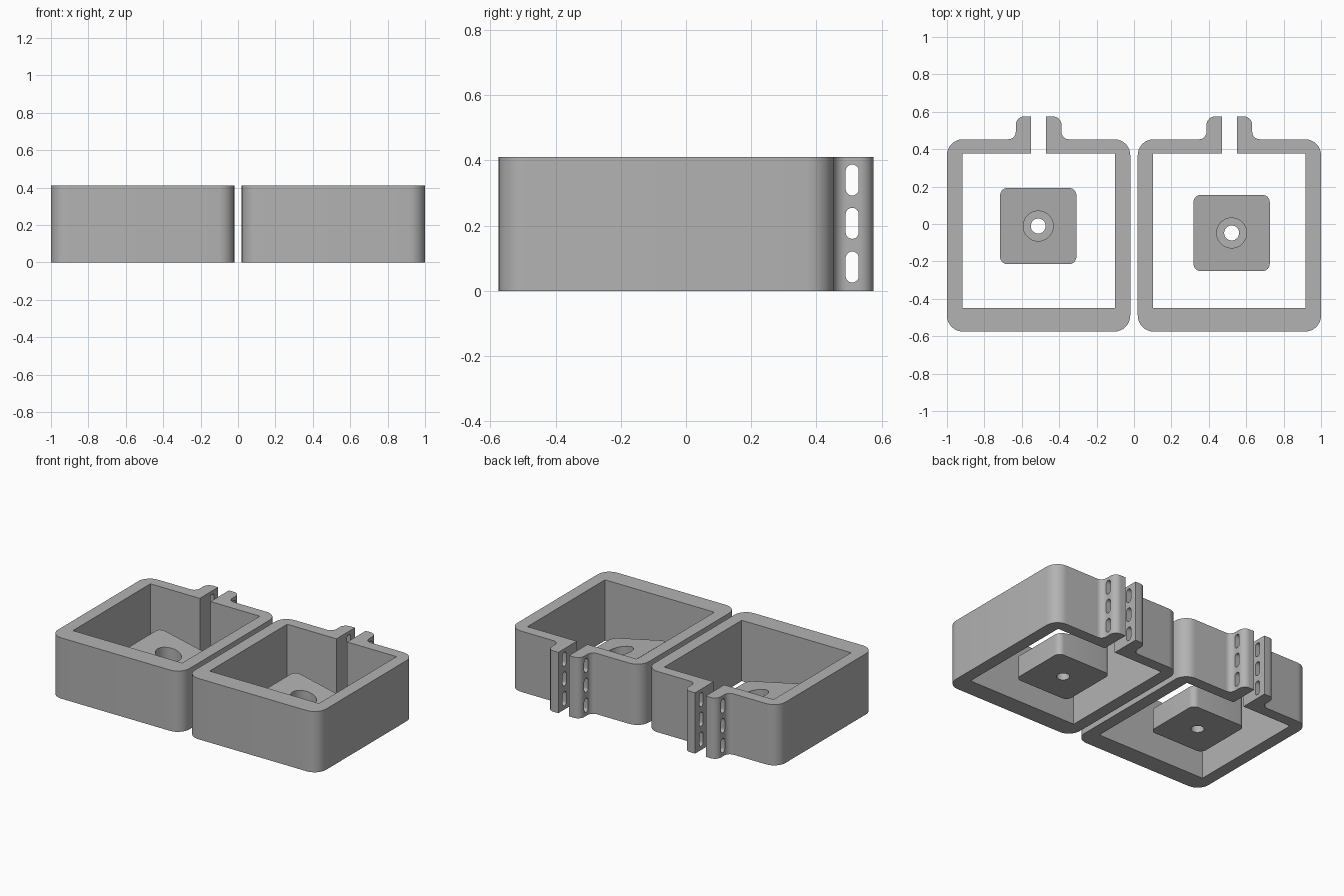
import bpy, bmesh, math
from mathutils import Vector

if "Cube" in bpy.data.objects:
    bpy.data.objects.remove(bpy.data.objects["Cube"])

HEIGHT = 0.41
grey = bpy.data.materials.new("grey_plastic")
grey.diffuse_color = (0.45, 0.45, 0.45, 1)
grey.use_nodes = True
grey.node_tree.nodes["Principled BSDF"].inputs["Base Color"].default_value = grey.diffuse_color


def fillet(corners, steps=8):
    """Round each (x, y, radius) corner of a closed outline."""
    out = []
    for i, (x, y, r) in enumerate(corners):
        p = Vector((x, y))
        if r == 0:
            out.append(p)
            continue
        a = (Vector(corners[i - 1][:2]) - p).normalized()
        b = (Vector(corners[(i + 1) % len(corners)][:2]) - p).normalized()
        centre = p + (a + b) * r          # all corners are square
        for k in range(steps + 1):
            t = k / steps * math.pi / 2
            out.append(centre - b * r * math.cos(t) - a * r * math.sin(t))
    return out


def prism(name, outline, z0, z1, slope=0.0):
    """Extrude an outline upward; the top may slope along x."""
    bm = bmesh.new()
    low = [bm.verts.new((p.x, p.y, z0)) for p in outline]
    high = [bm.verts.new((p.x, p.y, z1 + slope * p.x)) for p in outline]
    bm.faces.new(low)
    bm.faces.new(high)
    n = len(outline)
    for i in range(n):
        j = (i + 1) % n
        bm.faces.new((low[i], low[j], high[j], high[i]))
    bmesh.ops.recalc_face_normals(bm, faces=bm.faces)
    mesh = bpy.data.meshes.new(name)
    bm.to_mesh(mesh)
    bm.free()
    mesh.materials.append(grey)
    ob = bpy.data.objects.new(name, mesh)
    bpy.context.collection.objects.link(ob)
    return ob


def circle(r, n=48):
    return [Vector((r * math.cos(2 * math.pi * k / n), r * math.sin(2 * math.pi * k / n)))
            for k in range(n)]


def cut(ob, cutters):
    """Subtract the cutters and remove them."""
    bpy.ops.object.select_all(action='DESELECT')
    bpy.context.view_layer.objects.active = ob
    ob.select_set(True)
    for c in cutters:
        c.hide_render = True
        m = ob.modifiers.new("cut", 'BOOLEAN')
        m.operation, m.solver, m.object = 'DIFFERENCE', 'EXACT', c
        bpy.ops.object.modifier_apply(modifier=m.name)
        bpy.data.objects.remove(c)
    bpy.ops.object.shade_smooth_by_angle(angle=math.radians(30))


def slot_cutter(z):
    """Upright rounded slot running along x through both tabs."""
    w, h = 0.02, 0.0475
    ob = prism("slot_cutter", fillet([(-w, -h, w), (w, -h, w), (w, h, w), (-w, h, w)]),
               -0.2, 0.2)
    for v in ob.data.vertices:
        y, up, x = v.co
        v.co = (x, y + 0.51, up + z)
    return ob


# Half outline of the open frame with its clamp tab, mirrored for the other half
half = [(0.408, -0.448, 0), (0.408, 0.378, 0), (0.04, 0.378, 0), (0.04, 0.575, 0),
        (0.122, 0.575, 0.045), (0.122, 0.453, 0.04), (0.49, 0.453, 0.085),
        (0.49, -0.575, 0.085)]
frame_outline = fillet(half + [(-x, y, r) for x, y, r in reversed(half)])

s = 0.204
block_outline = fillet([(-s, -s, 0.04), (s, -s, 0.04), (s, s, 0.04), (-s, s, 0.04)])

for side, x, block_x, block_y in (("left", -0.51, -0.512, -0.011),
                                  ("right", 0.51, 0.522, -0.048)):
    # Frame with slotted clamp tabs
    frame = prism(side + "_frame", frame_outline, 0, HEIGHT)
    cut(frame, [slot_cutter(z) for z in (0.073, 0.207, 0.34)])
    frame.location.x = x

    # Loose wedge block with a counterbored hole
    block = prism(side + "_wedge_block", block_outline, 0, 0.19, slope=-0.22)
    cut(block, [prism("bore_cutter", circle(0.08), 0.07, 0.5),
                prism("hole_cutter", circle(0.04), -0.1, 0.5)])
    block.location = (block_x, block_y, 0)
